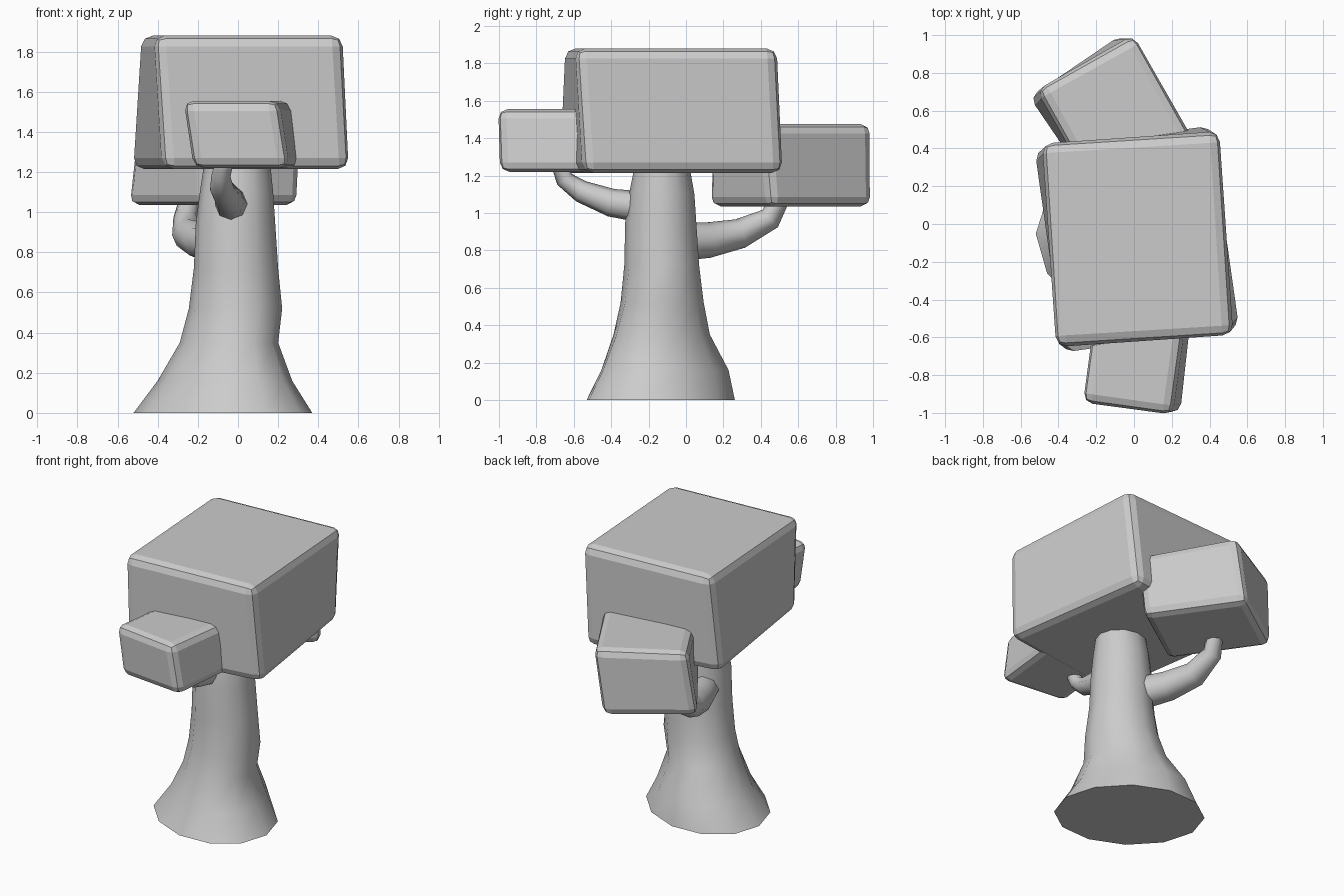
import bpy, bmesh, math
from mathutils import Vector, Matrix

if "Cube" in bpy.data.objects:
    bpy.data.objects.remove(bpy.data.objects["Cube"])


def finish(bm, name, angle):
    bmesh.ops.recalc_face_normals(bm, faces=bm.faces)
    me = bpy.data.meshes.new(name)
    bm.to_mesh(me)
    bm.free()
    ob = bpy.data.objects.new(name, me)
    bpy.context.collection.objects.link(ob)
    bpy.ops.object.select_all(action='DESELECT')
    ob.select_set(True)
    bpy.context.view_layer.objects.active = ob
    bpy.ops.object.shade_smooth_by_angle(angle=math.radians(angle))
    return ob


def loft(name, rings):
    """Skin a list of equal-length point rings and cap both ends."""
    bm = bmesh.new()
    rows = [[bm.verts.new(p) for p in r] for r in rings]
    n = len(rows[0])
    for a, b in zip(rows, rows[1:]):
        for i in range(n):
            j = (i + 1) % n
            bm.faces.new((a[i], a[j], b[j], b[i]))
    bm.faces.new(rows[0])
    bm.faces.new(rows[-1])
    return finish(bm, name, 55)


def foliage(name, half, z, centres, turns, bevel):
    """Bevelled block; each pair is (bottom, top), so it can lean and twist."""
    bm = bmesh.new()
    bmesh.ops.create_cube(bm, size=2)
    for v in bm.verts:
        k = 1 if v.co.z > 0 else 0
        turn = Matrix.Rotation(math.radians(turns[k]), 3, 'Z')
        p = turn @ Vector((v.co.x * half[0], v.co.y * half[1], 0))
        v.co = (p.x + centres[k][0], p.y + centres[k][1], z[k])
    bmesh.ops.bevel(bm, geom=bm.edges[:], offset=bevel, segments=2,
                    profile=0.5, affect='EDGES')
    return finish(bm, name, 15)


def branch(name, path, sides=8):
    """Tapered tube along points (x, y, z, radius)."""
    pts = [Vector(p[:3]) for p in path]
    rings = []
    for i, p in enumerate(pts):
        d = (pts[min(i + 1, len(pts) - 1)] - pts[max(i - 1, 0)]).normalized()
        u = d.cross(Vector((1, 0, 0))).normalized()
        w = d.cross(u)
        r = path[i][3]
        rings.append([p + r * (math.cos(t) * u + math.sin(t) * w)
                      for t in (2 * math.pi * k / sides for k in range(sides))])
    return loft(name, rings)


# trunk: flared rings given as z, x range, y range, diagonal skew in degrees
trunk = [(0, -.52, .37, -.54, .27, 12), (.16, -.40, .27, -.46, .235, 12),
         (.35, -.29, .20, -.39, .13, 8), (.52, -.245, .22, -.35, .095, 3),
         (.72, -.22, .20, -.33, .07, 0), (.95, -.21, .185, -.325, .055, 0),
         (1.1, -.19, .175, -.305, .045, 0), (1.3, -.16, .155, -.265, .01, 0)]
SIDES = 12
loft("trunk", [[((a + b) / 2 + (b - a) / 2 * math.cos(t),
                 (c + d) / 2 + (d - c) / 2 * math.sin(t - math.radians(skew)), z)
                for t in (2 * math.pi * k / SIDES for k in range(SIDES))]
               for z, a, b, c, d, skew in trunk])

# branches
branch("front_branch", [(-.03, -.22, 1.03, .085), (-.04, -.40, 1.055, .075),
                        (-.08, -.56, 1.115, .06), (-.085, -.65, 1.18, .048),
                        (-.06, -.685, 1.28, .042)])
branch("back_branch", [(-.09, -.06, .845, .105), (-.18, .12, .855, .095),
                       (-.25, .29, .89, .08), (-.26, .45, .97, .062),
                       (-.235, .51, 1.09, .05)])

# foliage blocks
foliage("main_foliage", (.47, .54), (1.215, 1.88),
        ((.015, -.08), (.02, -.08)), (8.5, 3.5), .055)
foliage("front_foliage", (.24, .25), (1.22, 1.555),
        ((.04, -.725), (-.005, -.73)), (-6, -8), .05)
foliage("back_foliage", (.295, .335), (1.035, 1.475),
        ((-.125, .56), (-.09, .565)), (35, 29), .05)
